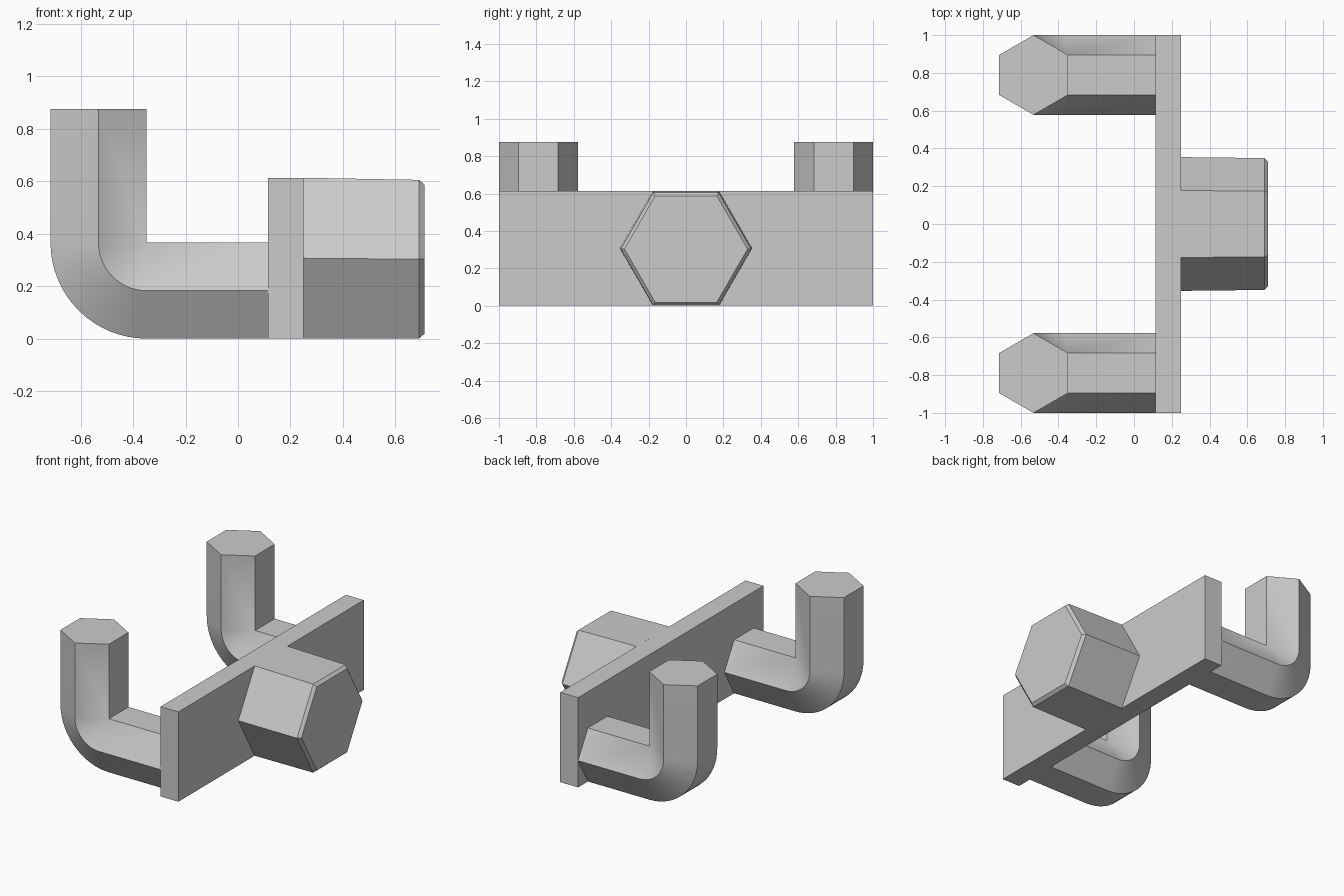
import bpy, bmesh
from math import sin, cos, pi

if "Cube" in bpy.data.objects:
    bpy.data.objects.remove(bpy.data.objects["Cube"], do_unlink=True)

grey = bpy.data.materials.new("plain grey")
grey.use_nodes = True
grey.diffuse_color = (0.6, 0.6, 0.6, 1)
grey.node_tree.nodes["Principled BSDF"].inputs["Base Color"].default_value = (0.6, 0.6, 0.6, 1)


def loft(name, rings):
    """Skin a list of equal rings, cap both ends and smooth gentle bends."""
    bm = bmesh.new()
    rows = [[bm.verts.new(p) for p in ring] for ring in rings]
    n = len(rows[0])
    for a, b in zip(rows, rows[1:]):
        for i in range(n):
            j = (i + 1) % n
            bm.faces.new((a[i], a[j], b[j], b[i]))
    bm.faces.new(rows[0])
    bm.faces.new(rows[-1])
    bmesh.ops.remove_doubles(bm, verts=bm.verts, dist=0.0005)
    bmesh.ops.recalc_face_normals(bm, faces=bm.faces)
    mesh = bpy.data.meshes.new(name)
    bm.to_mesh(mesh)
    bm.free()
    mesh.materials.append(grey)
    ob = bpy.data.objects.new(name, mesh)
    bpy.context.collection.objects.link(ob)
    bpy.ops.object.select_all(action='DESELECT')
    ob.select_set(True)
    bpy.context.view_layer.objects.active = ob
    bpy.ops.object.shade_smooth_by_angle(angle=pi / 7)
    return ob


# Upright plate
PLATE_BACK, PLATE_FRONT, HEIGHT = 0.115, 0.25, 0.613
loft("plate", [[(x, -1, 0), (x, 1, 0), (x, 1, HEIGHT), (x, -1, HEIGHT)]
               for x in (PLATE_BACK, PLATE_FRONT)])


# Hexagonal knob: slight taper, then a chamfered end
def hex_ring(x, radius, z):
    return [(x, radius * cos(k * pi / 3), z + radius * sin(k * pi / 3)) for k in range(6)]


loft("knob", [hex_ring(PLATE_FRONT, 0.354, 0.3065),
              hex_ring(0.69, 0.349, 0.303),
              hex_ring(0.71, 0.329, 0.303)])

# Bent hexagonal hooks, turning about the inner corner of the bend
APOTHEM, RADIUS = 0.183, 0.211
CORNER_X, CORNER_Z = -0.349, 2 * APOTHEM
TOP, STEPS = 0.875, 16
section = [(APOTHEM + RADIUS * sin(k * pi / 3), RADIUS * cos(k * pi / 3)) for k in range(6)]
for side, y in (("left", -0.789), ("right", 0.789)):
    rings = [[(CORNER_X - r, y + w, TOP) for r, w in section]]
    for s in range(STEPS + 1):
        a = s / STEPS * pi / 2
        rings.append([(CORNER_X - r * cos(a), y + w, CORNER_Z - r * sin(a)) for r, w in section])
    rings.append([(PLATE_BACK, y + w, CORNER_Z - r) for r, w in section])
    # The model faces -y, so the two hooks are the front and back ones
    loft("front_hook" if side == "left" else "back_hook", rings)
